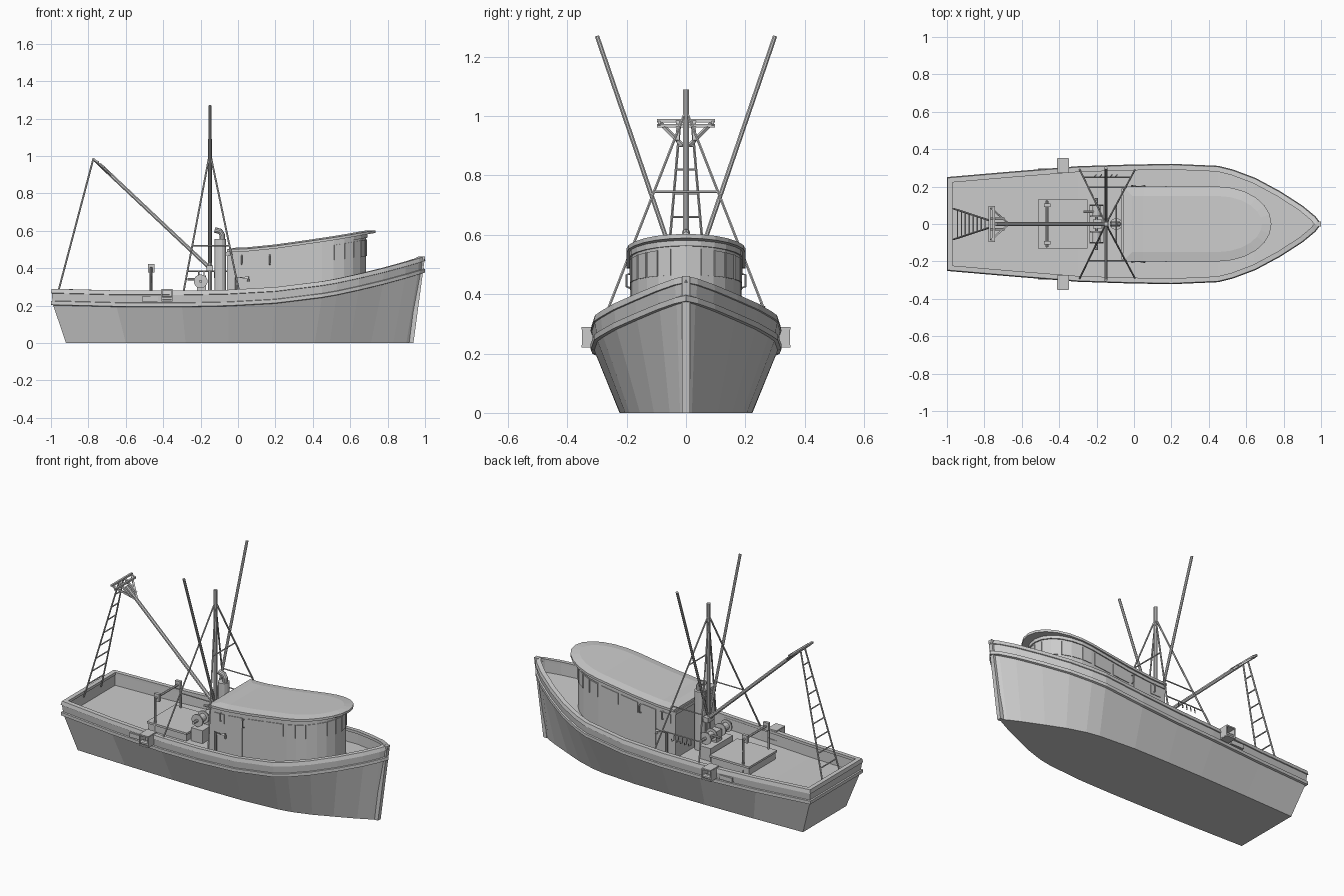
import bpy, bmesh, math
from mathutils import Vector

if "Cube" in bpy.data.objects:
    bpy.data.objects.remove(bpy.data.objects["Cube"])


def lerp(table, x):
    for (a, p), (b, q) in zip(table, table[1:]):
        if x <= b:
            return p + (q - p) * max(0, (x - a) / (b - a))
    return table[-1][1]


def sheer(x):
    return lerp([(-1, .29), (-.6, .28), (-.2, .28), (.1, .29), (.3, .308), (.5, .337),
                 (.7, .38), (.85, .418), (1, .462)], x)


def roof_z(x):
    return lerp([(-.06, .487), (.05, .49), (.2, .505), (.4, .533), (.55, .556), (.74, .59)], x)


def mesh(name, verts, faces):
    bm = bmesh.new()
    vs = [bm.verts.new(v) for v in verts]
    for f in faces:
        bm.faces.new([vs[i] for i in f])
    bmesh.ops.recalc_face_normals(bm, faces=bm.faces)
    me = bpy.data.meshes.new(name)
    bm.to_mesh(me)
    bm.free()
    ob = bpy.data.objects.new(name, me)
    bpy.context.collection.objects.link(ob)
    return ob


def box(name, c, s):
    v = [(c[0] + i * s[0] / 2, c[1] + j * s[1] / 2, c[2] + k * s[2] / 2)
         for i in (-1, 1) for j in (-1, 1) for k in (-1, 1)]
    return mesh(name, v, [(0, 1, 3, 2), (4, 6, 7, 5), (0, 4, 5, 1), (2, 3, 7, 6), (0, 2, 6, 4), (1, 5, 7, 3)])


def tube(name, pts, r, sides=8):
    pts = [Vector(p) for p in pts]
    verts, faces = [], []
    for i, p in enumerate(pts):
        d = (pts[min(i + 1, len(pts) - 1)] - pts[max(i - 1, 0)]).normalized()
        u = d.cross(Vector((0, 0, 1)) if abs(d.z) < .9 else Vector((1, 0, 0))).normalized()
        w = d.cross(u)
        for k in range(sides):
            a = math.tau * (k + .5) / sides
            verts.append(p + r * (u * math.cos(a) + w * math.sin(a)))
    for i in range(len(pts) - 1):
        for k in range(sides):
            a, b = i * sides + k, i * sides + (k + 1) % sides
            faces.append((a, b, b + sides, a + sides))
    faces += [tuple(range(sides)), tuple(range(len(verts) - sides, len(verts)))]
    return mesh(name, verts, faces)


def outline(half):
    """Closed plan outline from a half breadth list ending on the centreline."""
    return [(x, -y) for x, y in half] + [(x, y) for x, y in reversed(half[:-1])]


def inset(ring, d):
    out, n = [], len(ring)
    for i in range(n):
        p = Vector(ring[i])
        a = (p - Vector(ring[i - 1])).normalized()
        b = (Vector(ring[(i + 1) % n]) - p).normalized()
        na, nb = Vector((-a.y, a.x)), Vector((-b.y, b.x))
        out.append(p + (na + nb) * d / max(.4, 1 + na.dot(nb)))
    return [(v.x, v.y) for v in out]


def loft(name, rings, bottom=True, top=True):
    n = len(rings[0])
    verts = [v for r in rings for v in r]
    faces = [(r * n + i, r * n + (i + 1) % n, (r + 1) * n + (i + 1) % n, (r + 1) * n + i)
             for r in range(len(rings) - 1) for i in range(n)]
    for on, o in ((bottom, 0), (top, (len(rings) - 1) * n)):
        for i in range(n // 2 if on else 0):
            f = [i, i + 1, n - 2 - i, n - 1 - i]
            faces.append([o + k for k in dict.fromkeys(f)])
    return mesh(name, verts, faces)


# Hull with rub rail, bulwark, cap rail and sunken deck
top = outline([(-1, .25), (-.65, .28), (-.3, .308), (-.05, .316), (.2, .321), (.45, .31), (.53, .29),
               (.65, .245), (.78, .175), (.9, .098), (.97, .04), (1, 0)])
base = outline([(-.92, .205), (-.6, .215), (-.28, .222), (-.05, .224), (.18, .222), (.41, .205), (.49, .19),
                (.6, .155), (.71, .108), (.83, .055), (.9, .02), (.93, 0)])
rings = [[(x, y, 0) for x, y in base]]
for d, dz in ((.012, .088), (0, .085), (0, .066), (.008, .064), (.004, .024), (-.001, .022),
              (.004, 0), (.03, 0), (.03, .016), (.024, .018), (.026, .08)):
    rings.append([(x, y, sheer(X) - dz) for (x, y), (X, _) in zip(inset(top, d), top)])
loft("hull", rings)
stem = [(.915, 0), (.938, 0), (1, .462), (.975, .462)]
mesh("stem_post", [(x, s * .013, z) for s in (-1, 1) for x, z in stem],
     [(0, 1, 2, 3), (4, 5, 6, 7)] + [(i, (i + 1) % 4, 4 + (i + 1) % 4, 4 + i) for i in range(4)])

# Deckhouse with rounded front


def house_plan(y, cx, rx):
    return outline([(x, y) for x in (-.06, .05, .2, .32)] +
                   [(cx + rx * math.sin(a), y * math.cos(a)) for a in [i * math.pi / 12 for i in range(6)]] +
                   [(cx + rx, 0)])


wall = house_plan(.185, .45, .235)
loft("deckhouse_wall", [[(x, y, sheer(x) - .085) for x, y in wall], [(x, y, roof_z(x) + .004) for x, y in wall]])
roof = house_plan(.2, .45, .285)
loft("deckhouse_roof", [[(x, y, roof_z(x)) for x, y in roof], [(x, y, roof_z(x) + .014) for x, y in roof],
                        [(x, y, roof_z(x) + .022) for x, y in inset(roof, .05)]])
brow, brow_out = inset(wall, .002), inset(wall, -.006)
loft("roof_brow", [[(x, y, roof_z(x) - dz) for x, y in r]
                   for r, dz in ((brow, .018), (brow_out, .018), (brow_out, 0), (brow, 0))], False, False)


def panel(name, a, b, lo, hi, d=.004):
    """Raised plate on the wall between two plan points."""
    a, b = Vector(a), Vector(b)
    t = (b - a).normalized()
    nrm = Vector((t.y, -t.x)) * d
    v = []
    for o in (-nrm * .5, nrm):
        for p, h in ((a, lo), (b, lo), (b, hi), (a, hi)):
            q = p + o
            v.append((q.x, q.y, h(p.x)))
    mesh(name, v, [(0, 1, 2, 3), (4, 5, 6, 7)] + [(i, (i + 1) % 4, 4 + (i + 1) % 4, 4 + i) for i in range(4)])


def win_lo(x):
    return roof_z(x) - lerp([(0, .08), (.4, .1), (.68, .115)], x)


def win_hi(x):
    return roof_z(x) - .027


# Windows: one per facet at the front, a row and a door on each side
for i in range(4, len(wall) - 5):
    a, b = Vector(wall[i]), Vector(wall[i + 1])
    panel("front_window", a.lerp(b, .06), a.lerp(b, .94), win_lo, win_hi)
for s in (-1, 1):
    for x0, x1 in ((-.03, .04), (.19, .3), (.32, .43)):
        p, q = (x0, s * .185), (x1, s * .185)
        panel("side_window", *((p, q) if s < 0 else (q, p)), win_lo, win_hi)
    p, q = (.07, s * .185), (.16, s * .185)
    panel("side_door", *((p, q) if s < 0 else (q, p)), lambda x: sheer(x) - .06, win_hi)
    for x in (.02, .17):
        tube("grab_handle", [(x, s * .185, .47), (x, s * .2, .465), (x, s * .2, .425), (x, s * .185, .42)], .004, 6)
    tube("bulwark_pipe", [(-.01, s * .2, .2), (-.01, s * .2, .35), (.055, s * .2, .35), (.055, s * .2, .33)], .008)

# Mast, outriggers and shrouds
M = -.15
tube("mast", [(M, 0, .2), (M, 0, 1.09)], .011)
box("mast_foot", (M, 0, .4), (.035, .06, .03))
for s in (-1, 1):
    tube("outrigger", [(M, s * .012, .43), (M, s * .3, 1.27)], .008)
    for x in (-.29, .005):
        tube("shroud", [(M, 0, 1.02), (x, s * .29, .28)], .005, 6)

    def on_shroud(x, z):
        return Vector((M, 0, 1.02)).lerp(Vector((x, s * .29, .28)), (1.02 - z) / .74)
    tube("shroud_spreader", [on_shroud(-.29, .52), on_shroud(.005, .52)], .004, 6)
tube("shroud_cross_bar", [(-.095, -.108, .745), (-.095, .108, .745)], .004, 6)

# Hanging hooks between the port shrouds
tube("hook_bar", [(-.27, .25, .385), (-.02, .25, .385)], .004, 6)
for i in range(5):
    x = -.21 + i * .028
    tube("hook", [(x, .25, .385), (x, .255, .35), (x + .008, .262, .345), (x + .008, .265, .36)], .003, 5)

# Boom with forked head
tube("boom", [(M, 0, .4), (-.74, 0, .955)], .011)
for x, z in ((-.772, .984), (-.75, .968)):
    tube("boom_crosstree", [(x, -.097, z), (x, .097, z)], .008, 4)
for s in (-1, 1):
    tube("boom_brace", [(-.68, s * .01, .9), (-.765, s * .085, .975)], .007, 4)
    tube("boom_head_rail", [(-.695, s * .028, .915), (-.775, s * .028, .985)], .008, 4)
    tube("boom_head_end", [(-.745, s * .09, .965), (-.775, s * .09, .985)], .006, 4)

# Stern ladder stay
foot, head = Vector((-.965, .082, .26)), Vector((-.775, .02, .98))
flip = Vector((1, -1, 1))
tube("ladder_rail_port", [foot, head], .005, 6)
tube("ladder_rail_starboard", [foot * flip, head * flip], .005, 6)
for i in range(1, 9):
    p = foot.lerp(head, i / 9)
    tube("ladder_rung", [p, p * flip], .004, 6)

# Cargo hatch and hauling frame
box("hatch_coaming", (-.38, 0, .22), (.25, .25, .05))
box("hatch_lid", (-.38, 0, .248), (.264, .264, .012))
tube("hauling_frame", [(-.465, -.12, .2), (-.465, -.12, .4), (-.465, .12, .4), (-.465, .12, .2)], .008)
for s in (-1, 1):
    box("hauling_block", (-.465, s * .1, .4), (.035, .018, .045))

# Winch with drums
box("winch_bed", (-.2, 0, .24), (.075, .21, .08))
box("winch_gearbox", (-.195, 0, .3), (.05, .05, .09))
tube("winch_shaft", [(-.2, -.14, .33), (-.2, .14, .33)], .009)
for s in (-1, 1):
    tube("winch_drum", [(-.2, s * .04, .33), (-.2, s * .095, .33)], .022, 12)
    for y in (.038, .095):
        tube("drum_flange", [(-.2, s * y, .33), (-.2, s * (y + .007), .33)], .037, 14)
tube("winch_lever", [(-.27, .065, .34), (-.18, .065, .34)], .007)

# Exhaust stack against the deckhouse
tube("stack_casing", [(-.095, 0, .2), (-.095, 0, .555)], .032, 12)
tube("exhaust_pipe", [(-.085, 0, .55), (-.085, 0, .58), (-.095, 0, .597), (-.125, 0, .605)], .015, 10)

# Side rollers and freeing ports
for s in (-1, 1):
    for dz in (.225, .285):
        box("roller_plate", (-.38, s * .312, dz), (.06, .08, .008))
    for x in (-.408, -.352):
        box("roller_cheek", (x, s * .325, .255), (.007, .05, .06))
    tube("side_roller", [(-.41, s * .335, .238), (-.35, s * .335, .238)], .014, 10)
    box("freeing_port", (-.47, s * .289, .236), (.085, .018, .026))
